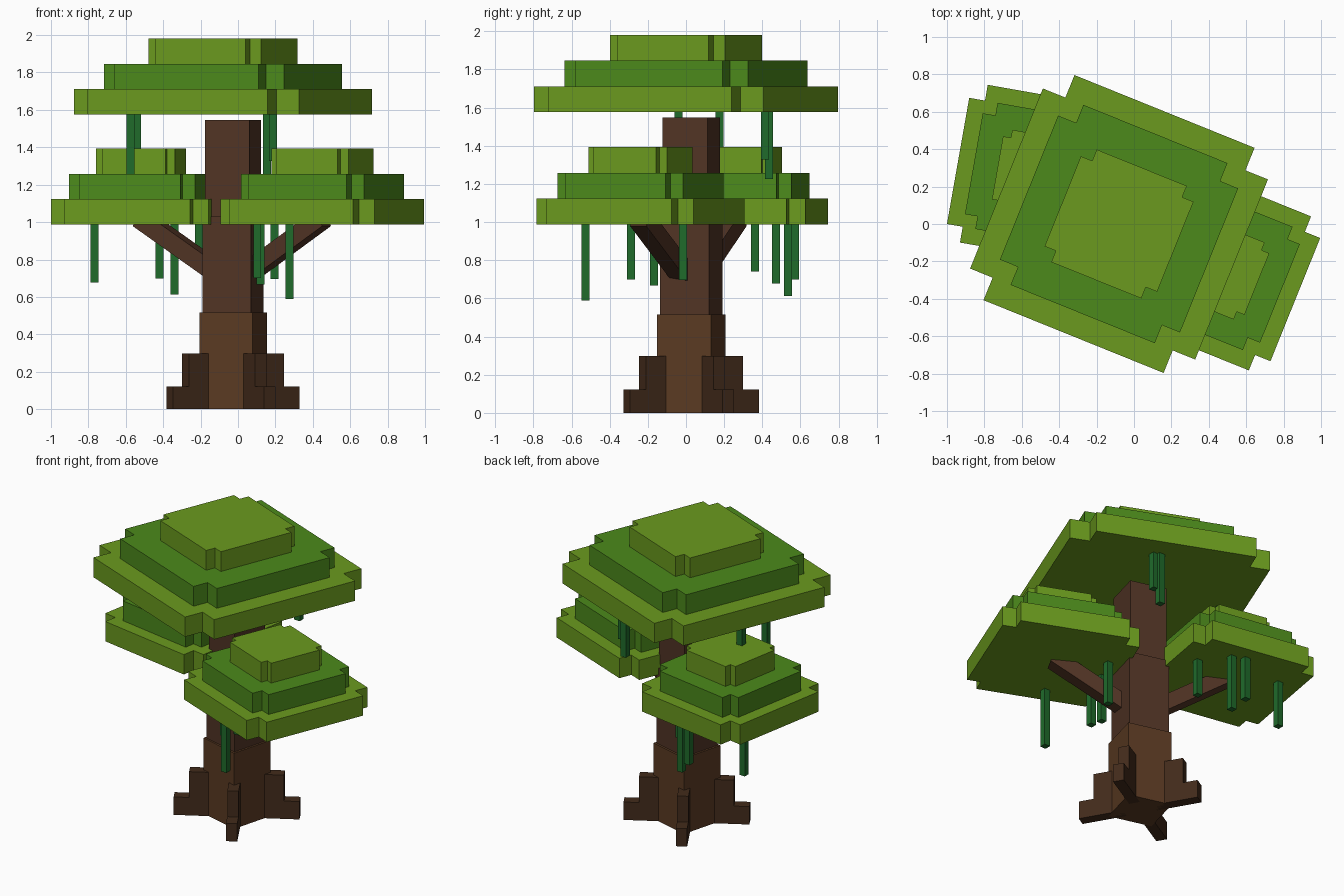
import bpy, bmesh
from math import radians, cos, sin
from mathutils import Vector, Matrix

if "Cube" in bpy.data.objects:
    bpy.data.objects.remove(bpy.data.objects["Cube"])


def mat(name, r, g, b):
    m = bpy.data.materials.new(name)
    m.diffuse_color = (r, g, b, 1)
    m.use_nodes = True
    m.node_tree.nodes["Principled BSDF"].inputs["Base Color"].default_value = m.diffuse_color
    return m


LIGHT = mat("light_leaf", 0.145, 0.323, 0.013)
DARK = mat("dark_leaf", 0.072, 0.254, 0.011)
VINE = mat("vine_green", 0.014, 0.147, 0.024)
BARK = mat("bark", 0.102, 0.042, 0.016)
BARK2 = mat("upper_bark", 0.082, 0.034, 0.018)
ROOT = mat("root_bark", 0.055, 0.024, 0.011)


def extrude(name, outline, vec, matrix, material):
    """Extrude a closed outline along vec, then place it."""
    bm = bmesh.new()
    face = bm.faces.new([bm.verts.new(p) for p in outline])
    out = bmesh.ops.extrude_face_region(bm, geom=[face])
    bmesh.ops.translate(bm, vec=vec, verts=[v for v in out["geom"] if isinstance(v, bmesh.types.BMVert)])
    bmesh.ops.recalc_face_normals(bm, faces=bm.faces)
    me = bpy.data.meshes.new(name)
    bm.to_mesh(me)
    bm.free()
    me.materials.append(material)
    ob = bpy.data.objects.new(name, me)
    ob.matrix_world = matrix
    bpy.context.collection.objects.link(ob)
    return ob


def place(x, y, z, deg=0):
    return Matrix.Translation((x, y, z)) @ Matrix.Rotation(radians(deg), 4, 'Z')


def square(h):
    return [(-h, -h, 0), (h, -h, 0), (h, h, 0), (-h, h, 0)]


def notched_square(h):
    a = 0.8 * h
    pts = []
    for k in range(4):
        c, s = (1, 0, -1, 0)[k], (0, 1, 0, -1)[k]
        for x, y in ((h, -a), (h, a), (a, a)):
            pts.append((x * c - y * s, x * s + y * c, 0))
    return pts


# Canopies: three stepped tiers with notched corners
T = 0.135
for name, x, y, z, h, deg in (("top_canopy", -0.08, 0.0, 1.576, 0.649, -22),
                              ("left_canopy", -0.519, 0.263, 0.988, 0.428, -10),
                              ("right_canopy", 0.451, -0.238, 0.988, 0.444, -22)):
    for i, (f, m) in enumerate(((1, LIGHT), (0.8, DARK), (0.5, LIGHT))):
        extrude(f"{name}_tier_{i + 1}", notched_square(h * f), (0, 0, T),
                place(x, y, z + i * T, deg), m)

# Trunk: three stacked, narrowing blocks
CX, CY, SEG = -0.026, 0.027, 0.5157
for i, (h, m) in enumerate(((0.147, BARK), (0.1335, BARK2), (0.1225, BARK2))):
    extrude(f"trunk_{i + 1}", square(h), (0, 0, SEG), place(CX, CY, i * SEG, -15), m)

# Roots: stepped fins on the trunk corners
step = [(0.1, 0, 0), (0.39, 0, 0), (0.39, 0, 0.122), (0.294, 0, 0.122), (0.294, 0, 0.298), (0.1, 0, 0.298)]
W = 0.035
for k in range(4):
    outline = [(x, -W, z) for x, _, z in step]
    extrude(f"root_{k + 1}", outline, (0, 2 * W, 0), place(CX, CY, 0, 30 + 90 * k), ROOT)

# Branches: sloping square beams into the side canopies
for name, end in (("left_branch", (-0.519, 0.263, 1.02)), ("right_branch", (0.451, -0.238, 1.02))):
    start = Vector((CX, CY, 0.67))
    d = Vector(end) - start
    rot = d.to_track_quat('Z', 'Y').to_matrix().to_4x4()
    extrude(name, square(0.0485), (0, 0, d.length), Matrix.Translation(start) @ rot, BARK2)

# Hanging vines: x, y, bottom, top
vines = [(-0.767, 0.471, 0.677, 1.0), (-0.42, 0.571, 0.698, 1.0), (-0.34, 0.534, 0.613, 1.0),
         (-0.21, 0.361, 0.742, 1.0), (0.275, -0.526, 0.59, 1.0), (0.103, -0.288, 0.70, 1.0),
         (0.12, -0.168, 0.667, 1.0), (0.195, -0.016, 0.697, 1.0),
         (0.155, 0.435, 1.225, 1.59), (0.188, 0.415, 1.328, 1.59),
         (-0.575, -0.04, 1.22, 1.59), (-0.54, 0.176, 1.22, 1.59)]
for i, (x, y, z0, z1) in enumerate(vines):
    extrude(f"vine_{i + 1}", square(0.021), (0, 0, z1 - z0), place(x, y, z0), VINE)
